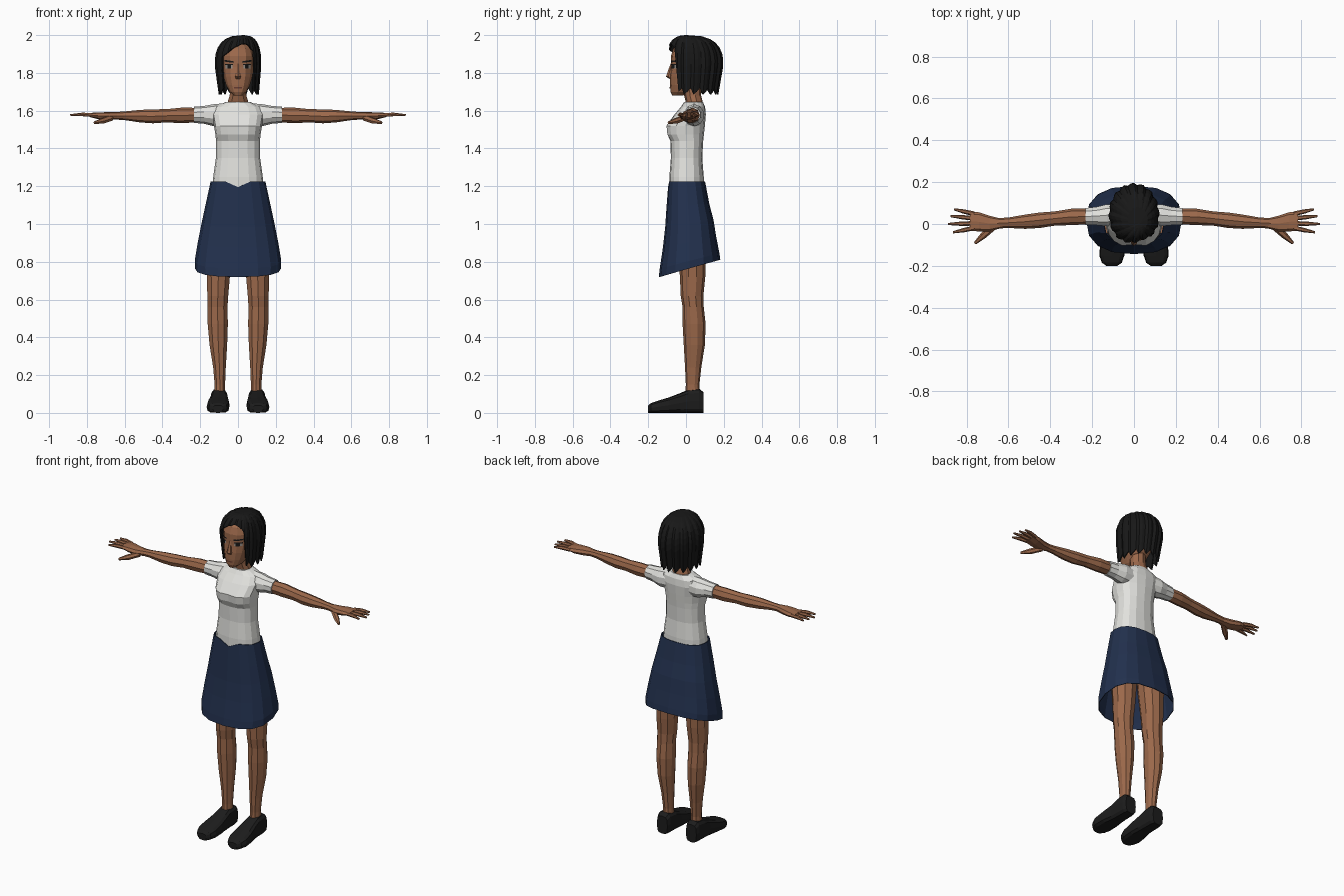
import bpy
import bmesh
from math import sin, cos, pi
from mathutils import Vector
from mathutils.bvhtree import BVHTree

if "Cube" in bpy.data.objects:
    bpy.data.objects.remove(bpy.data.objects["Cube"])


def material(name, r, g, b):
    mat = bpy.data.materials.new(name)
    mat.use_nodes = True
    mat.diffuse_color = (r, g, b, 1)
    shader = mat.node_tree.nodes["Principled BSDF"]
    shader.inputs["Base Color"].default_value = (r, g, b, 1)
    shader.inputs["Roughness"].default_value = 0.9
    return mat


SKIN = material("brown skin", 0.33, 0.14, 0.07)
SHIRT = material("white cotton", 0.76, 0.76, 0.73)
SKIRT = material("navy cloth", 0.016, 0.03, 0.075)
HAIR = material("black hair", 0.009, 0.009, 0.009)
SHOE = material("black leather", 0.012, 0.012, 0.012)
EYE_WHITE = material("dull eye white", 0.3, 0.27, 0.24)
LIP = material("dark lip", 0.14, 0.045, 0.03)

AXES = {
    "x": lambda t, a, b: (t, a, b),
    "y": lambda t, a, b: (a, t, b),
    "z": lambda t, a, b: (a, b, t),
}


def finish(name, bm, mat):
    bmesh.ops.recalc_face_normals(bm, faces=bm.faces)
    mesh = bpy.data.meshes.new(name)
    bm.to_mesh(mesh)
    bm.free()
    mesh.materials.append(mat)
    obj = bpy.data.objects.new(name, mesh)
    bpy.context.collection.objects.link(obj)
    return obj


def skin_rings(name, rings, mat, caps=True):
    """Join rings of points into a closed or open tube."""
    bm = bmesh.new()
    loops = [[bm.verts.new(p) for p in ring] for ring in rings]
    n = len(loops[0])
    for low, high in zip(loops, loops[1:]):
        for i in range(n):
            j = (i + 1) % n
            bm.faces.new((low[i], low[j], high[j], high[i]))
    if caps:
        bm.faces.new(loops[0])
        bm.faces.new(loops[-1])
    return finish(name, bm, mat)


def loft(name, rows, mat, axis="z", n=10, power=1.0, side=1, tweak=None, caps=True):
    """Rows: position on the axis, two centres, two radii."""
    def soft(v):
        return (1 if v > 0 else -1) * abs(v) ** power

    rings = []
    for t, ca, cb, ra, rb in rows:
        ring = []
        for i in range(n):
            ang = 2 * pi * i / n - pi / 2
            p = Vector(AXES[axis](t, ca + ra * soft(cos(ang)), cb + rb * soft(sin(ang))))
            if tweak:
                tweak(p)
            p.x *= side
            ring.append(p)
        rings.append(ring)
    return skin_rings(name, rings, mat, caps)


def tube(name, path, mat, side, n=6):
    """Path: points, each with a radius."""
    pts = [Vector((x * side, y, z)) for x, y, z, r in path]
    rings = []
    for k, (p, row) in enumerate(zip(pts, path)):
        direction = pts[min(k + 1, len(pts) - 1)] - pts[max(k - 1, 0)]
        turn = direction.to_track_quat("Z", "Y")
        rings.append([p + turn @ Vector((cos(a), sin(a), 0)) * row[3]
                      for a in (2 * pi * i / n for i in range(n))])
    return skin_rings(name, rings, mat)


def thicken(obj, amount):
    mod = obj.modifiers.new("thickness", "SOLIDIFY")
    mod.thickness = amount
    mod.offset = -1


# Shirt body, with a shallow hollow between the breasts
def hollow(p):
    if abs(p.x) < 0.01 and p.y < -0.09 and p.z > 1.46:
        p.y += 0.012


loft("shirt_body", [
    (1.18, 0, 0.003, 0.137, 0.091), (1.25, 0, 0.003, 0.131, 0.091),
    (1.35, 0, 0.003, 0.117, 0.083), (1.44, 0, 0.004, 0.116, 0.087),
    (1.475, 0, -0.005, 0.12, 0.1), (1.52, 0, -0.005, 0.127, 0.105),
    (1.58, 0, 0.022, 0.138, 0.083), (1.62, 0, 0.037, 0.122, 0.064),
    (1.645, 0, 0.04, 0.068, 0.05)], SHIRT, n=16, power=0.85, tweak=hollow)


# Flared skirt: hem rises toward the back, waistband notched at the front
def hang(p):
    if p.z > 1.21 and p.y < 0 and abs(p.x) < 0.03:
        p.z = 1.195
    else:
        p.z += 0.28 * p.y * (1.22 - p.z) / 0.46


skirt = loft("skirt", [
    (1.225, 0, 0.003, 0.145, 0.098), (1.1, 0, 0.01, 0.172, 0.113),
    (1.0, 0, 0.018, 0.193, 0.128), (0.9, 0, 0.019, 0.213, 0.141),
    (0.8, 0, 0.019, 0.229, 0.158), (0.76, 0, 0.019, 0.228, 0.163)],
    SKIRT, n=16, power=0.8, tweak=hang, caps=False)
thicken(skirt, 0.004)

# Neck and head
loft("neck", [(1.6, 0, 0.045, 0.06, 0.045), (1.65, 0, 0.043, 0.056, 0.045),
              (1.68, 0, 0.035, 0.046, 0.045), (1.76, 0, 0.03, 0.045, 0.05)], SKIN)
head = loft("head", [
    (1.68, 0, -0.045, 0.022, 0.028), (1.7, 0, -0.03, 0.045, 0.052),
    (1.735, 0, -0.005, 0.064, 0.08), (1.78, 0, 0.015, 0.078, 0.1),
    (1.83, 0, 0.028, 0.085, 0.108), (1.89, 0, 0.032, 0.088, 0.112),
    (1.93, 0, 0.034, 0.078, 0.1), (1.97, 0, 0.036, 0.04, 0.055)],
    SKIN, n=14, power=0.85)
loft("nose", [(1.768, 0, -0.075, 0.014, 0.012), (1.78, 0, -0.08, 0.017, 0.026),
              (1.81, 0, -0.077, 0.011, 0.019), (1.85, 0, -0.073, 0.007, 0.008)],
     SKIN, n=6)

# Painted face details, as thin patches that follow the head
head_bm = bmesh.new()
head_bm.from_mesh(head.data)
face_tree = BVHTree.FromBMesh(head_bm)
head_bm.free()


def face_patch(name, x, z, width, height, mat, lift, slant=0.0):
    bm = bmesh.new()
    grid = []
    for i in range(7):
        u = i / 6 - 0.5
        column = []
        for v in (-0.5, 0, 0.5):
            px, pz = x + u * width, z + v * height + slant * u
            hit = face_tree.ray_cast(Vector((px, -1, pz)), Vector((0, 1, 0)))[0]
            column.append(bm.verts.new(hit - Vector((0, lift, 0))))
        grid.append(column)
    for a, b in zip(grid, grid[1:]):
        for j in range(2):
            bm.faces.new((a[j], b[j], b[j + 1], a[j + 1]))
    finish(name, bm, mat)


face_patch("mouth", 0, 1.722, 0.04, 0.007, LIP, 0.003)

# Hair: pleated bob with a side parting and an open face
def hair_edge(i, d):
    x = 0.122 * sin(d)
    if cos(d) > 0 and -0.87 < d < 0.8:
        return 1.955 - (4.5 if x < 0.04 else 20) * (x - 0.04) ** 2
    return 1.685 + (0, 0.015, 0.035)[i % 3]


def hair_scale(z):
    if z > 1.84:
        q = min(1, (z - 1.84) / 0.16) ** 2.6
        return (1 - q) ** (1 / 2.6)
    return 1 - 0.9 * (1.84 - z)


locks, levels = 48, 10
bm = bmesh.new()
columns = []
for i in range(locks):
    d = 2 * pi * i / locks - pi
    edge = hair_edge(i, d)
    pleat = (1.02, 1.0, 0.95)[i % 3]
    column = []
    for k in range(levels + 1):
        z = 2 - (2 - edge) * (k / levels) ** 1.7
        s = hair_scale(z)
        column.append(bm.verts.new((0.03 * (1 - s) + 0.121 * s * pleat * sin(d),
                                    0.045 - 0.04 * (1 - s) - 0.15 * s * pleat * cos(d), z)))
    columns.append(column)
for i in range(locks):
    a, b = columns[i], columns[(i + 1) % locks]
    for k in range(levels):
        bm.faces.new((a[k], b[k], b[k + 1], a[k + 1]))
bmesh.ops.remove_doubles(bm, verts=bm.verts, dist=0.0005)
thicken(finish("hair", bm, HAIR), 0.008)

# Parts that come in pairs
for label, side in (("left", 1), ("right", -1)):
    face_patch(label + "_eye_white", side * 0.047, 1.832, 0.038, 0.018, EYE_WHITE, 0.003)
    face_patch(label + "_iris", side * 0.046, 1.833, 0.02, 0.019, HAIR, 0.005)
    face_patch(label + "_lash", side * 0.048, 1.844, 0.042, 0.007, HAIR, 0.006)
    face_patch(label + "_brow", side * 0.048, 1.861, 0.046, 0.009, HAIR, 0.004, side * 0.006)

    loft(label + "_sleeve", [
        (0.06, 0.045, 1.578, 0.046, 0.062), (0.13, 0.042, 1.576, 0.055, 0.058),
        (0.18, 0.038, 1.578, 0.046, 0.047), (0.232, 0.036, 1.578, 0.042, 0.043)],
        SHIRT, axis="x", side=side)
    loft(label + "_arm", [
        (0.2, 0.036, 1.577, 0.037, 0.038), (0.3, 0.034, 1.575, 0.039, 0.041),
        (0.38, 0.026, 1.573, 0.034, 0.035), (0.45, 0.018, 1.57, 0.037, 0.037),
        (0.52, 0.011, 1.571, 0.034, 0.033), (0.6, 0.006, 1.573, 0.025, 0.023),
        (0.66, 0.003, 1.573, 0.025, 0.019)], SKIN, axis="x", n=8, side=side)
    loft(label + "_palm", [
        (0.64, 0.003, 1.573, 0.024, 0.019), (0.69, 0.002, 1.571, 0.037, 0.021),
        (0.74, 0.01, 1.573, 0.046, 0.018), (0.785, 0.014, 1.577, 0.045, 0.011)],
        SKIN, axis="x", n=8, power=0.8, side=side)
    fingers = (("little", 0.049, 0.86, 0.07), ("ring", 0.027, 0.877, 0.038),
               ("middle", 0.003, 0.888, 0.0), ("index", -0.019, 0.865, -0.04))
    for finger, root, tip_x, tip_y in fingers:
        tube(label + "_" + finger + "_finger", [
            (0.765, root, 1.576, 0.011),
            ((0.765 + tip_x) / 2, (root + tip_y) / 2, 1.58, 0.0105),
            (tip_x, tip_y, 1.577, 0.005)], SKIN, side)
    tube(label + "_thumb", [
        (0.67, -0.012, 1.562, 0.016), (0.72, -0.055, 1.545, 0.016),
        (0.76, -0.092, 1.536, 0.007)], SKIN, side)

    loft(label + "_leg", [
        (1.1, 0.09, 0.02, 0.075, 0.075), (0.9, 0.098, 0.03, 0.076, 0.078),
        (0.72, 0.104, 0.035, 0.064, 0.067), (0.62, 0.107, 0.032, 0.058, 0.06),
        (0.56, 0.108, 0.038, 0.055, 0.056), (0.47, 0.107, 0.043, 0.056, 0.061),
        (0.36, 0.104, 0.044, 0.049, 0.056), (0.24, 0.098, 0.038, 0.035, 0.043),
        (0.15, 0.096, 0.035, 0.029, 0.036), (0.06, 0.097, 0.035, 0.031, 0.04)],
        SKIN, n=10, side=side)
    shoe_rows = [(0.092, 0.1, 0.036, 0.11), (0.07, 0.1, 0.044, 0.128),
                 (0.01, 0.1, 0.046, 0.122), (-0.03, 0.1, 0.049, 0.105),
                 (-0.09, 0.103, 0.058, 0.082), (-0.15, 0.106, 0.06, 0.064),
                 (-0.185, 0.106, 0.048, 0.052), (-0.2, 0.106, 0.026, 0.04)]
    loft(label + "_shoe", [(y, cx, top / 2, hw, top / 2) for y, cx, hw, top in shoe_rows],
         SHOE, axis="y", n=12, power=0.6, side=side)
